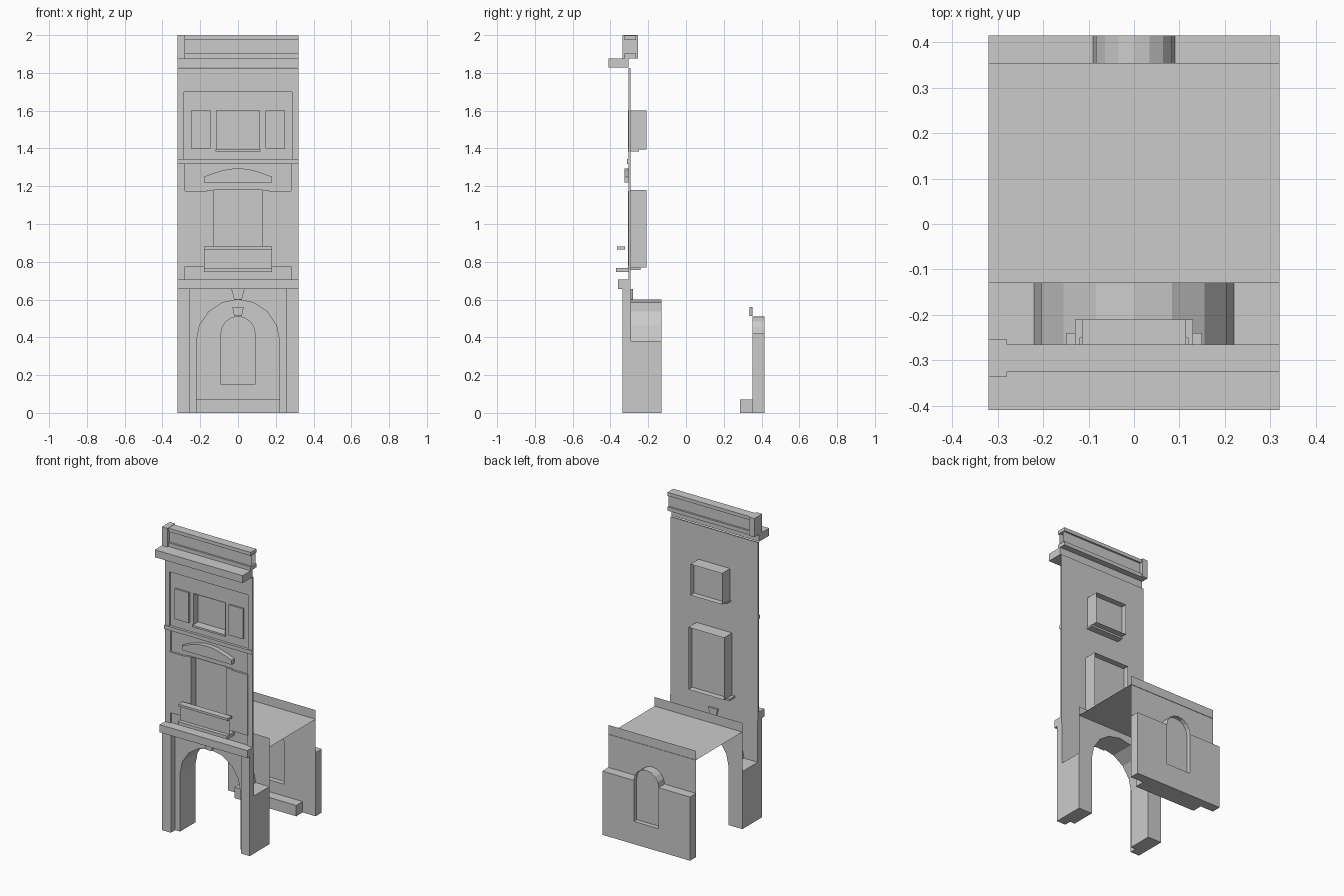
import bpy
from math import sin, cos, pi

if "Cube" in bpy.data.objects:
    bpy.data.objects.remove(bpy.data.objects["Cube"])


def mesh(name, verts, faces):
    me = bpy.data.meshes.new(name)
    me.from_pydata(verts, [], faces)
    me.update()
    ob = bpy.data.objects.new(name, me)
    bpy.context.collection.objects.link(ob)
    return ob


def box(name, x0, x1, y0, y1, z0, z1):
    v = [(x, y, z) for x in (x0, x1) for y in (y0, y1) for z in (z0, z1)]
    f = [(0, 1, 3, 2), (4, 6, 7, 5), (0, 4, 5, 1), (2, 3, 7, 6), (0, 2, 6, 4), (1, 5, 7, 3)]
    return mesh(name, v, f)


def pair(name, x0, x1, *rest):
    box(name + "_right", x0, x1, *rest)
    box(name + "_left", -x1, -x0, *rest)


def sheet(name, x0, x1, y, z0, z1):
    mesh(name, [(x0, y, z0), (x1, y, z0), (x1, y, z1), (x0, y, z1)], [(0, 1, 2, 3)])


def prism(name, pts, y0, y1):
    n = len(pts)
    v = [(x, y, z) for y in (y0, y1) for x, z in pts]
    f = [tuple(range(n)), tuple(range(2 * n - 1, n - 1, -1))]
    f += [(i, i + n, (i + 1) % n + n, (i + 1) % n) for i in range(n)]
    mesh(name, v, f)


def arc(r, z, n=8):
    return [(r * cos(pi * i / n), z + r * sin(pi * i / n)) for i in range(n + 1)]


def arch_wall(name, r, spring, top, y, w=0.32):
    # flat wall above the springing line with a round notch
    a = arc(r, spring)
    pts = [(w, spring)] + a + [(-w, spring), (-w, top), (w, top)]
    mesh(name, [(x, y, z) for x, z in pts], [tuple(range(len(pts)))[::-1]])


def soffit(name, r, spring, y0, y1):
    a = arc(r, spring)
    n = len(a)
    mesh(name, [(x, y, z) for y in (y0, y1) for x, z in a],
         [(i, i + 1, i + 1 + n, i + n) for i in range(n - 1)])


def window(name, w, z0, z1, y0, y1, pane):
    # reveal running through the wall, with the pane set part way in
    v = [(x, y, z) for y in (y0, y1) for x, z in ((-w, z0), (w, z0), (w, z1), (-w, z1))]
    mesh(name + "_reveal", v, [(i, (i + 1) % 4, (i + 1) % 4 + 4, i + 4) for i in range(4)])
    sheet(name + "_pane", -w, w, pane, z0, z1)


def wall_with_hole(name, w, z0, z1, hw, h0, h1, y):
    v = [(x, y, z) for a, lo, hi in ((w, z0, z1), (hw, h0, h1))
         for x, z in ((-a, lo), (a, lo), (a, hi), (-a, hi))]
    mesh(name, v, [(i, (i + 1) % 4, (i + 1) % 4 + 4, i + 4) for i in range(4)])


# Ground floor arcade
pair("pier", 0.22, 0.32, -0.29, -0.13, 0, 0.38)
pair("pilaster", 0.255, 0.32, -0.335, -0.29, 0, 0.655)
arch_wall("arch_front", 0.22, 0.38, 0.66, -0.29)
arch_wall("arch_rear", 0.22, 0.38, 0.70, -0.13)
soffit("arch_soffit", 0.22, 0.38, -0.29, -0.13)
prism("arch_keystone", [(-0.02, 0.6), (0.02, 0.6), (0.035, 0.655), (-0.035, 0.655)], -0.305, -0.28)

# Passage ceiling and rear wall with the doorway
mesh("passage_ceiling", [(-0.32, -0.13, 0.64), (0.32, -0.13, 0.64),
                         (0.32, 0.355, 0.64), (-0.32, 0.355, 0.64)], [(0, 1, 2, 3)])
pair("rear_wall_block", 0.09, 0.32, 0.352, 0.415, 0, 0.42)
box("door_threshold", -0.09, 0.09, 0.352, 0.415, 0, 0.15)
arch_wall("rear_upper_wall", 0.09, 0.42, 0.70, 0.352)
soffit("door_soffit", 0.09, 0.42, 0.352, 0.415)
door = [(0.09, 0.15)] + arc(0.09, 0.42) + [(-0.09, 0.15)]
mesh("door_panel", [(x, 0.385, z) for x, z in door], [tuple(range(len(door)))[::-1]])
box("rear_plinth", -0.225, 0.225, 0.285, 0.352, 0, 0.072)
prism("door_keystone", [(-0.02, 0.512), (0.02, 0.512), (0.03, 0.56), (-0.03, 0.56)], 0.335, 0.352)

# String courses
box("lower_belt", -0.32, 0.32, -0.36, -0.295, 0.655, 0.705)
box("upper_belt", -0.32, 0.32, -0.312, -0.295, 1.318, 1.343)

# First storey
wall_with_hole("first_storey_wall", 0.32, 0.655, 1.33, 0.13, 0.77, 1.18, -0.295)
window("first_window", 0.13, 0.77, 1.18, -0.3, -0.21, -0.25)
box("first_window_sill", -0.15, 0.15, -0.31, -0.24, 0.757, 0.77)
pair("first_window_frame", 0.13, 0.165, -0.305, -0.295, 0.77, 1.18)
pair("first_shutter", 0.165, 0.285, -0.308, -0.295, 0.775, 1.175)
pair("first_corner_strip", 0.28, 0.32, -0.304, -0.295, 0.705, 1.318)
hood = [(-0.18, 1.22), (0.18, 1.22)] + [
    (0.18 - 0.36 * i / 8, 1.25 + 0.045 * sin(pi * i / 8)) for i in range(9)]
prism("window_pediment", hood, -0.325, -0.295)

# Balcony
box("balcony_slab", -0.18, 0.18, -0.37, -0.295, 0.745, 0.767)
box("balcony_rail", -0.18, 0.18, -0.365, -0.322, 0.865, 0.88)
sheet("balcony_railing", -0.18, 0.18, -0.345, 0.767, 0.865)

# Second storey
wall_with_hole("second_storey_wall", 0.32, 1.33, 1.70, 0.115, 1.395, 1.6, -0.295)
window("second_window", 0.115, 1.395, 1.6, -0.3, -0.21, -0.25)
box("second_window_sill", -0.12, 0.12, -0.308, -0.25, 1.383, 1.395)
pair("second_shutter", 0.145, 0.25, -0.306, -0.295, 1.4, 1.6)
pair("second_corner_strip", 0.285, 0.32, -0.304, -0.295, 1.343, 1.70)
box("frieze", -0.32, 0.32, -0.304, -0.295, 1.70, 1.825)

# Cornice and parapet
box("cornice", -0.32, 0.32, -0.41, -0.305, 1.828, 1.877)
box("parapet_base", -0.32, 0.32, -0.325, -0.265, 1.877, 1.902)
for side, y in (("front", -0.313), ("rear", -0.277)):
    sheet("parapet_panel_" + side, -0.28, 0.32, y, 1.902, 1.975)
box("parapet_rail", -0.32, 0.32, -0.325, -0.265, 1.975, 1.998)
box("parapet_post", -0.32, -0.28, -0.336, -0.254, 1.877, 2.0)
